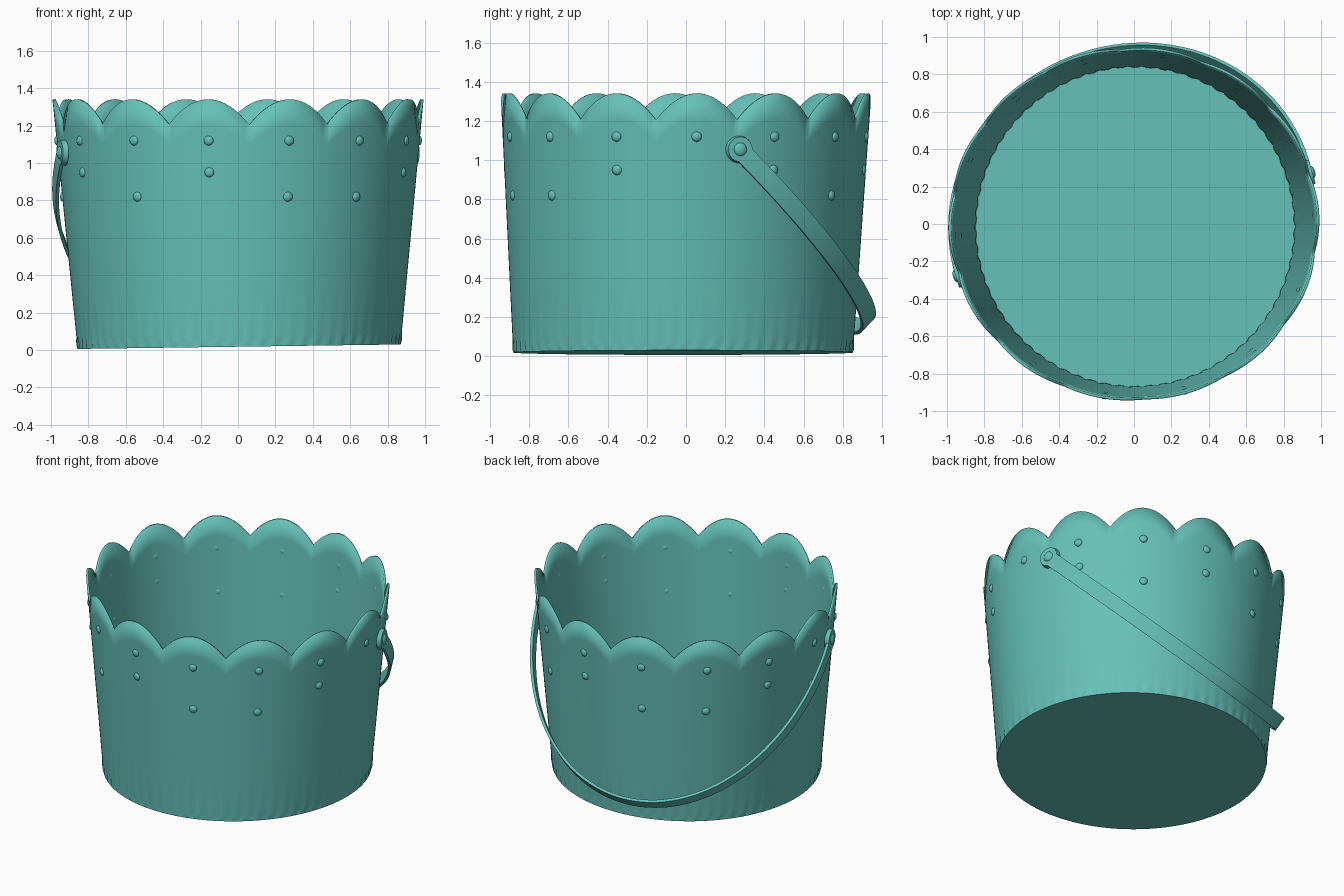
import bpy, bmesh
from math import sin, cos, pi, radians
from mathutils import Vector, Matrix

cube = bpy.data.objects.get("Cube")
if cube:
    bpy.data.objects.remove(cube, do_unlink=True)

teal = bpy.data.materials.new("teal")
teal.use_nodes = True
teal.diffuse_color = (0.13, 0.53, 0.48, 1)
teal.node_tree.nodes["Principled BSDF"].inputs["Base Color"].default_value = teal.diffuse_color

LOBES = 14
STEPS = 20
START = radians(-86.5)          # angle of the first notch in the rim
PITCH = 2 * pi / LOBES


def finish(bm, name, angle=35):
    bmesh.ops.recalc_face_normals(bm, faces=bm.faces)
    mesh = bpy.data.meshes.new(name)
    bm.to_mesh(mesh)
    bm.free()
    mesh.materials.append(teal)
    obj = bpy.data.objects.new(name, mesh)
    bpy.context.collection.objects.link(obj)
    bpy.ops.object.select_all(action='DESELECT')
    obj.select_set(True)
    bpy.context.view_layer.objects.active = obj
    bpy.ops.object.shade_smooth_by_angle(angle=radians(angle))
    return obj


def wall(theta, z, grow=0.0):
    """Point on the tapered, slightly oval outer wall."""
    f = z / 1.34
    rx = 0.862 + 0.130 * f + grow
    ry = 0.866 + 0.080 * f + grow
    return Vector((rx * cos(theta) + 0.005 * (1 - f),
                   ry * sin(theta) - 0.015 * (1 - f), z))


def loft(bm, rings, close_ring=True):
    for a, b in zip(rings, rings[1:]):
        n = len(a)
        for i in range(n if close_ring else n - 1):
            j = (i + 1) % n
            bm.faces.new((a[i], a[j], b[j], b[i]))


# Bucket: tapered shell with a scalloped rim, crimped foot and slightly tilted base
bm = bmesh.new()
levels = [0, 0.012, 0.03, 0.05, 0.25, 0.5, 0.75, 0.9, 1.0]
rings = []
for f in levels:
    ring = []
    for i in range(LOBES * STEPS):
        theta = START + PITCH * i / STEPS
        s = 2 * (i % STEPS) / STEPS - 1
        top = 1.205 + 0.135 * (1 - s * s)
        low = 0.018 + 0.012 * cos(theta)
        crimp = 0.004 * cos(70 * theta) if 0 < f < 0.04 else 0
        ring.append(bm.verts.new(wall(theta, low + (top - low) * f, crimp)))
    rings.append(ring)
loft(bm, rings)
bm.faces.new(rings[0])
bucket = finish(bm, "bucket")
shell = bucket.modifiers.new("thickness", 'SOLIDIFY')
shell.thickness = 0.014
shell.offset = -1

# Wall studs: an upper row, and a staggered lower row
bm = bmesh.new()
high = {2, 4, 6, 9, 11, 13}
for k in range(LOBES):
    theta = START + PITCH * (k + 0.5)
    for z in (1.12, 0.95 if k in high else 0.82):
        if k == 3 and z < 1:
            continue
        place = (Matrix.Translation(wall(theta, z, -0.002)) @ Matrix.Rotation(theta, 4, 'Z')
                 @ Matrix.Diagonal((0.016, 0.027, 0.027, 1)))
        bmesh.ops.create_icosphere(bm, subdivisions=2, radius=1, matrix=place)
finish(bm, "wall_studs", 60)

# Handle: flat band hanging from the two pivots, swung down around the back
axis = Vector((0.96, 0.28, 0))
back = Vector((-0.28, 0.96, 0))
up = Vector((0, 0, 1))
normal = (back + up).normalized()
bm = bmesh.new()
rings = []
for i in range(65):
    t = pi * i / 64
    radial = (axis * cos(t) + (back - up).normalized() * sin(t)).normalized()
    mid = (axis * (0.985 * cos(t) + 0.02 * sin(t)) + back * 0.92 * sin(t)
           + up * (1.05 - 0.90 * sin(t)))
    rings.append([bm.verts.new(mid + normal * w * 0.048 + radial * h * 0.009)
                  for w, h in ((-1, -1), (1, -1), (1, 1), (-1, 1))])
loft(bm, rings)
bm.faces.new(rings[0])
bm.faces.new(rings[-1])
finish(bm, "handle_band")

# Pivots: round eye of the band with a domed rivet
for name, side in (("left", 1), ("right", -1)):
    turn = Matrix.Rotation(radians(16.3) + (0 if side > 0 else pi), 4, 'Z')
    base = Matrix.Translation(axis * side * 0.978 + up * 1.055) @ turn
    bm = bmesh.new()
    bmesh.ops.create_cone(bm, cap_ends=True, segments=32, radius1=0.07, radius2=0.064,
                          depth=0.03, matrix=base @ Matrix.Rotation(pi / 2, 4, 'Y'))
    bmesh.ops.create_uvsphere(bm, u_segments=16, v_segments=10, radius=1,
                              matrix=base @ Matrix.Translation((0.014, 0, 0))
                              @ Matrix.Diagonal((0.016, 0.034, 0.034, 1)))
    finish(bm, name + "_pivot")
